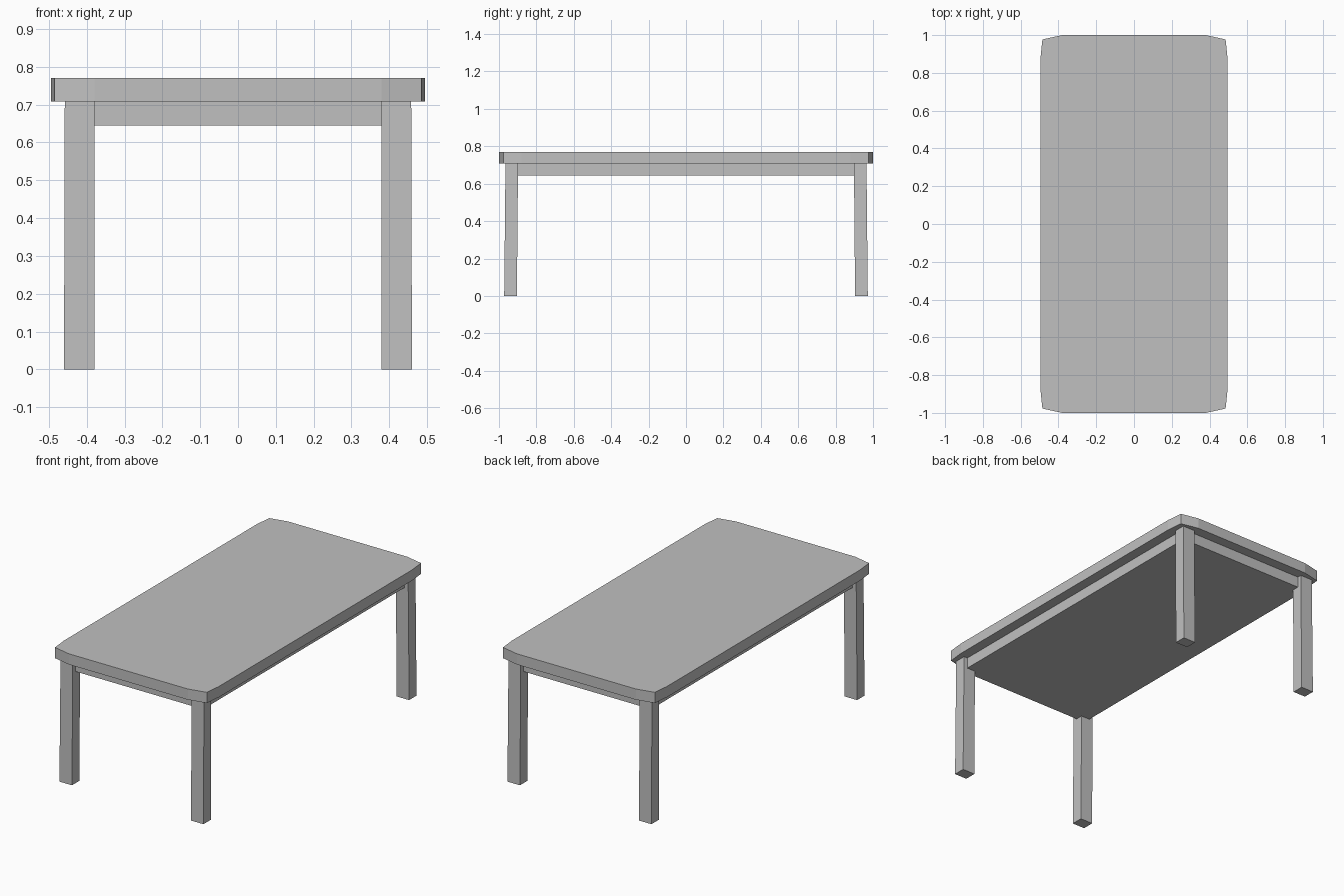
import bpy
import bmesh

default_cube = bpy.data.objects.get("Cube")
if default_cube:
    bpy.data.objects.remove(default_cube, do_unlink=True)

# Single plain grey finish
GREY = (0.53, 0.53, 0.53, 1.0)
grey = bpy.data.materials.new("plain grey")
grey.use_nodes = True
grey.diffuse_color = GREY
grey.node_tree.nodes["Principled BSDF"].inputs["Base Color"].default_value = GREY


def prism(name, bottom, top, z0, z1):
    """Flat-shaded solid between two matching outlines."""
    bm = bmesh.new()
    low = [bm.verts.new((x, y, z0)) for x, y in bottom]
    high = [bm.verts.new((x, y, z1)) for x, y in top]
    bm.faces.new(low[::-1])
    bm.faces.new(high)
    for i in range(len(low)):
        j = (i + 1) % len(low)
        bm.faces.new((low[i], low[j], high[j], high[i]))
    bmesh.ops.recalc_face_normals(bm, faces=bm.faces)
    mesh = bpy.data.meshes.new(name)
    bm.to_mesh(mesh)
    bm.free()
    mesh.materials.append(grey)
    obj = bpy.data.objects.new(name, mesh)
    bpy.context.collection.objects.link(obj)
    return obj


def rectangle(x0, x1, y0, y1):
    return [(x0, y0), (x1, y0), (x1, y1), (x0, y1)]


TOP_Z, UNDER_Z, APRON_Z = 0.77, 0.708, 0.645

# Tabletop with softly clipped corners, one quarter mirrored around
corner = [(0.495, 0.88), (0.485, 0.977), (0.38, 1.0)]
outline = []
for sx, sy in ((1, 1), (-1, 1), (-1, -1), (1, -1)):
    points = corner if sx * sy > 0 else corner[::-1]
    outline += [(sx * x, sy * y) for x, y in points]
prism("tabletop", outline, outline, UNDER_Z, TOP_Z)

# Closed apron block, set slightly inside the legs
apron = rectangle(-0.435, 0.435, -0.94, 0.94)
prism("apron", apron, apron, APRON_Z, UNDER_Z)

# Four legs, splayed very slightly towards the ends
for end, sy in (("front", -1), ("back", 1)):
    for side, sx in (("left", 1), ("right", -1)):
        foot = rectangle(sx * 0.38, sx * 0.46, sy * 0.904, sy * 0.972)
        head = rectangle(sx * 0.38, sx * 0.458, sy * 0.898, sy * 0.965)
        prism(f"{end}_{side}_leg", foot, head, 0.0, UNDER_Z)
